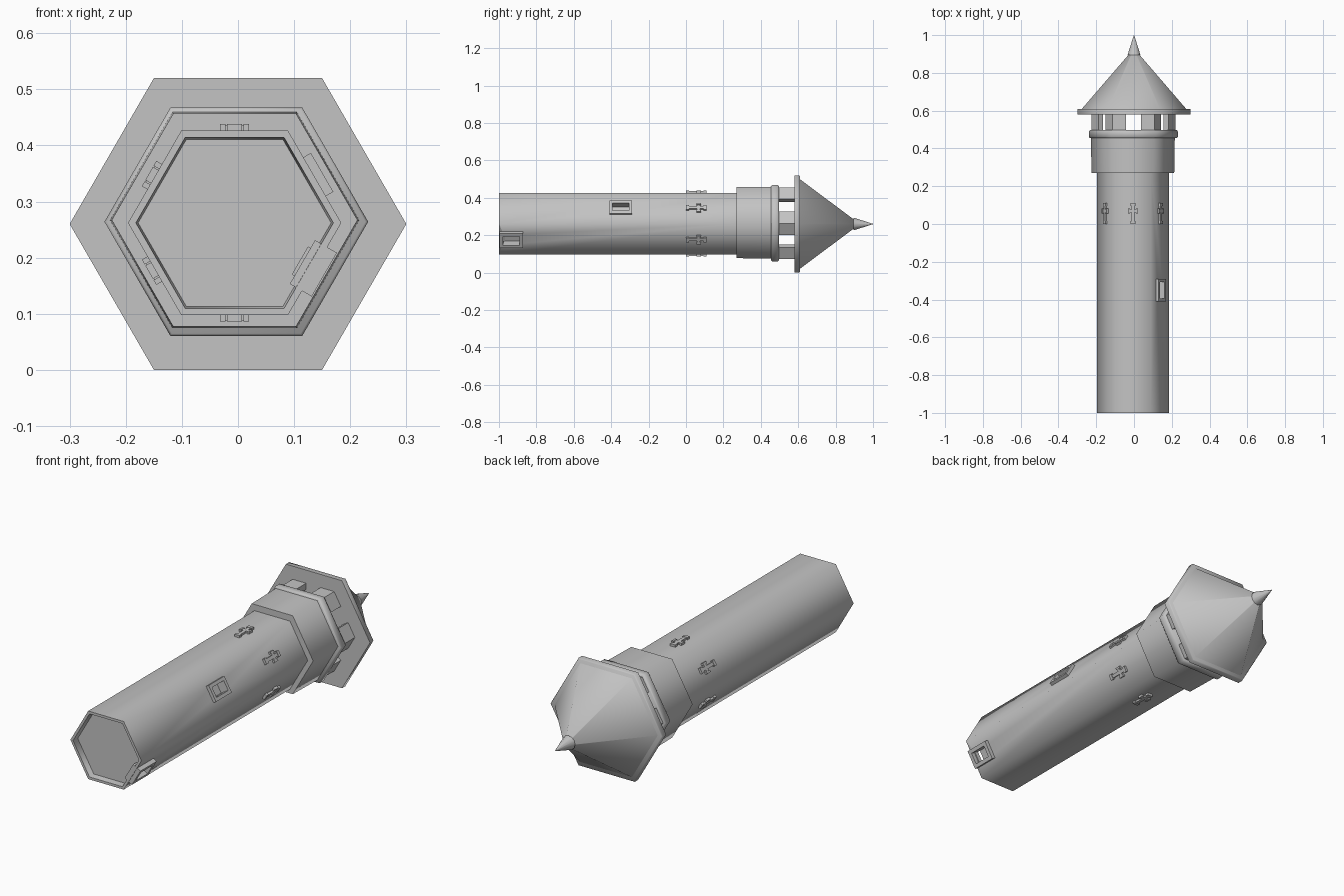
import bpy, bmesh, math
from mathutils import Matrix, Vector

cube = bpy.data.objects.get("Cube")
if cube:
    bpy.data.objects.remove(cube)

stone = bpy.data.materials.new("grey_stone")
stone.use_nodes = True
grey = (0.55, 0.55, 0.55, 1)
stone.diffuse_color = grey
stone.node_tree.nodes["Principled BSDF"].inputs["Base Color"].default_value = grey

CX, CZ = -0.006, 0.262      # shaft axis
APOTHEM = 0.165             # distance from the axis to each shaft wall


def finish(name, bm, smooth=61):
    bmesh.ops.recalc_face_normals(bm, faces=bm.faces)
    mesh = bpy.data.meshes.new(name)
    bm.to_mesh(mesh)
    bm.free()
    mesh.materials.append(stone)
    ob = bpy.data.objects.new(name, mesh)
    bpy.context.collection.objects.link(ob)
    bpy.ops.object.select_all(action='DESELECT')
    ob.select_set(True)
    bpy.context.view_layer.objects.active = ob
    if smooth:
        bpy.ops.object.shade_smooth_by_angle(angle=math.radians(smooth))
    return ob


def turned(name, profile, sides=6, cx=CX, cz=CZ):
    """Solid around the lengthwise axis from (y, radius) pairs."""
    bm = bmesh.new()
    rings = []
    for y, r in profile:
        angles = [math.tau * i / sides for i in range(sides)]
        rings.append([bm.verts.new((cx + r * math.cos(a), y, cz + r * math.sin(a)))
                      for a in angles])
    for lo, hi in zip(rings, rings[1:]):
        for i in range(sides):
            j = (i + 1) % sides
            bm.faces.new((lo[i], lo[j], hi[j], hi[i]))
    bm.faces.new(rings[0])
    bm.faces.new(rings[-1])
    return finish(name, bm)


def wall_boxes(name, angle, boxes):
    """Boxes on one shaft wall: (sideways, y, outward, width, length, depth)."""
    a = math.radians(angle)
    out = Vector((math.cos(a), 0, math.sin(a)))
    side = Vector((-math.sin(a), 0, math.cos(a)))
    bm = bmesh.new()
    for s, y, o, w, l, d in boxes:
        pos = Vector((CX, y, CZ)) + side * s + out * (APOTHEM + o)
        m = Matrix((side * w, Vector((0, l, 0)), out * d)).transposed().to_4x4()
        bmesh.ops.create_cube(bm, size=1, matrix=Matrix.Translation(pos) @ m)
    return finish(name, bm, 0)


def frame(name, angle, y, width, length, bar, depth, out):
    """Rectangular surround made of four bars."""
    ds, dy = (width - bar) / 2, (length - bar) / 2
    boxes = [(k * ds, y, out, bar, length, depth) for k in (-1, 1)]
    boxes += [(0, y + k * dy, out, width - 2 * bar, bar, depth) for k in (-1, 1)]
    return wall_boxes(name, angle, boxes)


# Shaft with a shallow recess in its foot
shaft = turned("shaft", [(-0.97, 0.172), (-1, 0.176), (-1, 0.19), (0.28, 0.19)])


def cut(angle, y, width, length):
    cutter = wall_boxes("opening_cutter", angle, [(0, y, 0, width, length, 0.06)])
    cutter.hide_render = True
    mod = shaft.modifiers.new("opening", 'BOOLEAN')
    mod.operation = 'DIFFERENCE'
    mod.solver = 'EXACT'
    mod.object = cutter
    bpy.context.view_layer.objects.active = shaft
    bpy.ops.object.modifier_apply(modifier=mod.name)
    bpy.data.objects.remove(cutter)


# Window and door openings with their surrounds
cut(30, -0.35, 0.05, 0.09)
frame("window_frame", 30, -0.35, 0.08, 0.12, 0.016, 0.03, 0)
cut(-30, -0.93, 0.056, 0.09)
frame("door_frame", -30, -0.935, 0.09, 0.125, 0.018, 0.045, -0.003)

# Cross-shaped loops on all six walls
for n in range(6):
    wall_boxes(f"cross_loop_{n + 1}", 30 + 60 * n, [
        (0, 0.055, 0, 0.016, 0.11, 0.018),
        (0, 0.068, 0, 0.046, 0.016, 0.018),
        (0, 0.008, 0, 0.027, 0.016, 0.022),
        (0, 0.102, 0, 0.027, 0.016, 0.022),
        (-0.021, 0.068, 0, 0.01, 0.026, 0.022),
        (0.021, 0.068, 0, 0.01, 0.026, 0.022)])

# Wider gallery and its parapet ring
turned("gallery", [(0.27, 0.219), (0.46, 0.222)], cz=0.267)
turned("parapet_ring", [(0.455, 0.23), (0.46, 0.235), (0.49, 0.235), (0.497, 0.23)],
       cx=-0.003, cz=0.264)

# Angled corner pillars under the roof
OUTER, REACH, THICK = 0.222, 0.072, 0.03
for n in range(6):
    a = math.radians(60 * n)
    corner = Vector((math.cos(a), 0, math.sin(a)))
    arms = [Vector((math.cos(a + k), 0, math.sin(a + k)))
            for k in (math.radians(120), math.radians(-120))]
    centre = Vector((-0.003, 0.49, 0.264))
    tip = centre + corner * OUTER
    inner = centre + corner * (OUTER - THICK / math.cos(math.radians(30)))
    ends = [tip + arm * REACH for arm in arms]
    shift = [Vector((math.cos(a + k), 0, math.sin(a + k))) * -THICK
             for k in (math.radians(30), math.radians(-30))]
    outline = [tip, ends[0], ends[0] + shift[0], inner, ends[1] + shift[1], ends[1]]
    bm = bmesh.new()
    face = bm.faces.new([bm.verts.new(p) for p in outline])
    top = bmesh.ops.extrude_face_region(bm, geom=[face])["geom"]
    bmesh.ops.translate(bm, vec=(0, 0.095, 0),
                        verts=[v for v in top if isinstance(v, bmesh.types.BMVert)])
    finish(f"pillar_{n + 1}", bm, 30)

# Roof eave, pointed roof and finial
turned("roof_eave", [(0.58, 0.3), (0.605, 0.3), (0.61, 0.296)], cx=0, cz=0.26)
turned("roof", [(0.605, 0.28), (0.925, 0.004)], cx=0, cz=0.26)
turned("finial", [(0.895, 0.034), (1.0, 0.001)], sides=12, cx=0, cz=0.26)
